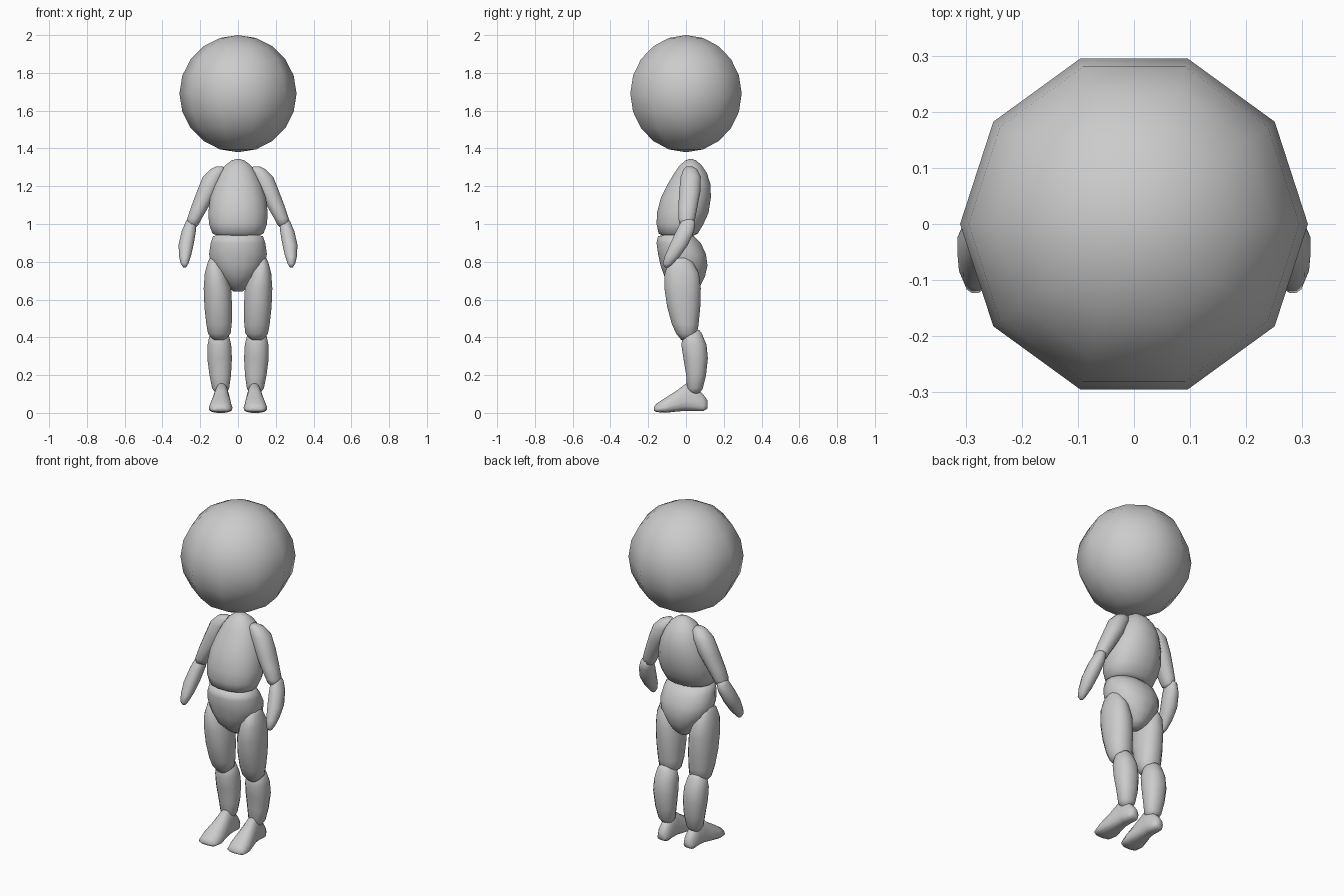
import bpy, bmesh
from math import sin, cos, pi, copysign


def finish(bm, name, mirror=False):
    bmesh.ops.recalc_face_normals(bm, faces=bm.faces)
    for f in bm.faces:
        f.smooth = True
    mesh = bpy.data.meshes.new(name)
    bm.to_mesh(mesh)
    bm.free()
    ob = bpy.data.objects.new(name, mesh)
    bpy.context.collection.objects.link(ob)
    if mirror:
        ob.modifiers.new("Mirror", 'MIRROR').use_mirror_merge = False
    return ob


def loft(name, sections, mirror=False, along_y=False, sides=16, power=0.92, taper=0.0):
    """Skin rounded rings; each section is (position, low, high, x_min, x_max)."""
    bm = bmesh.new()
    rings = []
    for pos, lo, hi, x0, x1 in sections:
        ring = []
        for i in range(sides):
            a = 2 * pi * (i + 0.5) / sides
            c = copysign(abs(cos(a)) ** power, cos(a))
            s = copysign(abs(sin(a)) ** power, sin(a))
            c *= 1 - taper * (s + 1) / 2
            x = (x0 + x1) / 2 + c * (x1 - x0) / 2
            v = (lo + hi) / 2 + s * (hi - lo) / 2
            ring.append(bm.verts.new((x, pos, v) if along_y else (x, v, pos)))
        rings.append(ring)
    for a, b in zip(rings, rings[1:]):
        for i in range(sides):
            j = (i + 1) % sides
            bm.faces.new((a[i], a[j], b[j], b[i]))
    bm.faces.new(rings[0])
    bm.faces.new(rings[-1])
    return finish(bm, name, mirror)


def centred(rows):
    return [(z, f, b, -w, w) for z, f, b, w in rows]


# Head: ten-sided sphere with corners on the x axis
bm = bmesh.new()
bmesh.ops.create_uvsphere(bm, u_segments=10, v_segments=10, radius=0.31)
for v in bm.verts:
    v.co = (v.co.y, -v.co.x, v.co.z + 1.69)
finish(bm, "head")

# Torso and hips
loft("torso", centred([
    (0.933, -0.115, 0.03, 0.10), (0.95, -0.147, 0.065, 0.138),
    (1.0, -0.158, 0.095, 0.156), (1.06, -0.156, 0.122, 0.16),
    (1.14, -0.135, 0.134, 0.15), (1.21, -0.10, 0.132, 0.128),
    (1.27, -0.063, 0.112, 0.10), (1.31, -0.035, 0.085, 0.07),
    (1.335, -0.005, 0.055, 0.037), (1.344, 0.015, 0.035, 0.01)]))
loft("hips", centred([
    (0.945, -0.11, 0.01, 0.10), (0.935, -0.15, 0.045, 0.135),
    (0.90, -0.158, 0.08, 0.147), (0.84, -0.15, 0.108, 0.156),
    (0.78, -0.137, 0.116, 0.142), (0.72, -0.115, 0.102, 0.10),
    (0.67, -0.065, 0.075, 0.058), (0.642, -0.02, 0.04, 0.025)]))

# Arms
loft("upper_arm", [
    (1.305, 0.0, 0.035, 0.08, 0.115), (1.29, -0.015, 0.06, 0.065, 0.148),
    (1.25, -0.03, 0.08, 0.075, 0.188), (1.17, -0.038, 0.078, 0.11, 0.22),
    (1.09, -0.042, 0.062, 0.155, 0.25), (1.03, -0.042, 0.05, 0.19, 0.27),
    (1.0, -0.035, 0.04, 0.205, 0.27), (0.985, -0.01, 0.02, 0.22, 0.255)],
    mirror=True, sides=12)
loft("forearm", [
    (1.03, -0.01, 0.03, 0.24, 0.265), (1.01, -0.03, 0.05, 0.22, 0.279),
    (0.96, -0.055, 0.044, 0.222, 0.30), (0.89, -0.088, 0.012, 0.234, 0.316),
    (0.83, -0.113, -0.03, 0.248, 0.313), (0.79, -0.124, -0.068, 0.262, 0.304),
    (0.77, -0.112, -0.09, 0.275, 0.29)],
    mirror=True, sides=12)

# Legs
loft("thigh", [
    (0.84, -0.04, 0.0, 0.11, 0.14), (0.80, -0.09, 0.035, 0.09, 0.16),
    (0.74, -0.114, 0.07, 0.06, 0.177), (0.66, -0.116, 0.08, 0.035, 0.183),
    (0.56, -0.101, 0.077, 0.03, 0.179), (0.47, -0.076, 0.068, 0.032, 0.169),
    (0.42, -0.053, 0.06, 0.038, 0.16), (0.385, -0.025, 0.03, 0.07, 0.13)],
    mirror=True)
loft("shin", [
    (0.44, 0.01, 0.07, 0.08, 0.125), (0.42, -0.015, 0.085, 0.05, 0.15),
    (0.36, -0.026, 0.11, 0.035, 0.162), (0.29, -0.015, 0.117, 0.031, 0.164),
    (0.20, 0.0, 0.107, 0.036, 0.152), (0.13, 0.005, 0.09, 0.046, 0.138),
    (0.10, 0.02, 0.07, 0.065, 0.115)],
    mirror=True)

# Feet: lofted from toe to heel
loft("foot", [
    (-0.17, 0.012, 0.032, 0.06, 0.13), (-0.155, 0.004, 0.05, 0.03, 0.158),
    (-0.11, 0.0, 0.08, 0.018, 0.166), (-0.05, 0.006, 0.118, 0.026, 0.152),
    (0.0, 0.01, 0.156, 0.036, 0.138), (0.04, 0.01, 0.15, 0.04, 0.132),
    (0.09, 0.008, 0.10, 0.044, 0.128), (0.113, 0.022, 0.068, 0.06, 0.112)],
    mirror=True, along_y=True, power=0.75, taper=0.4)
